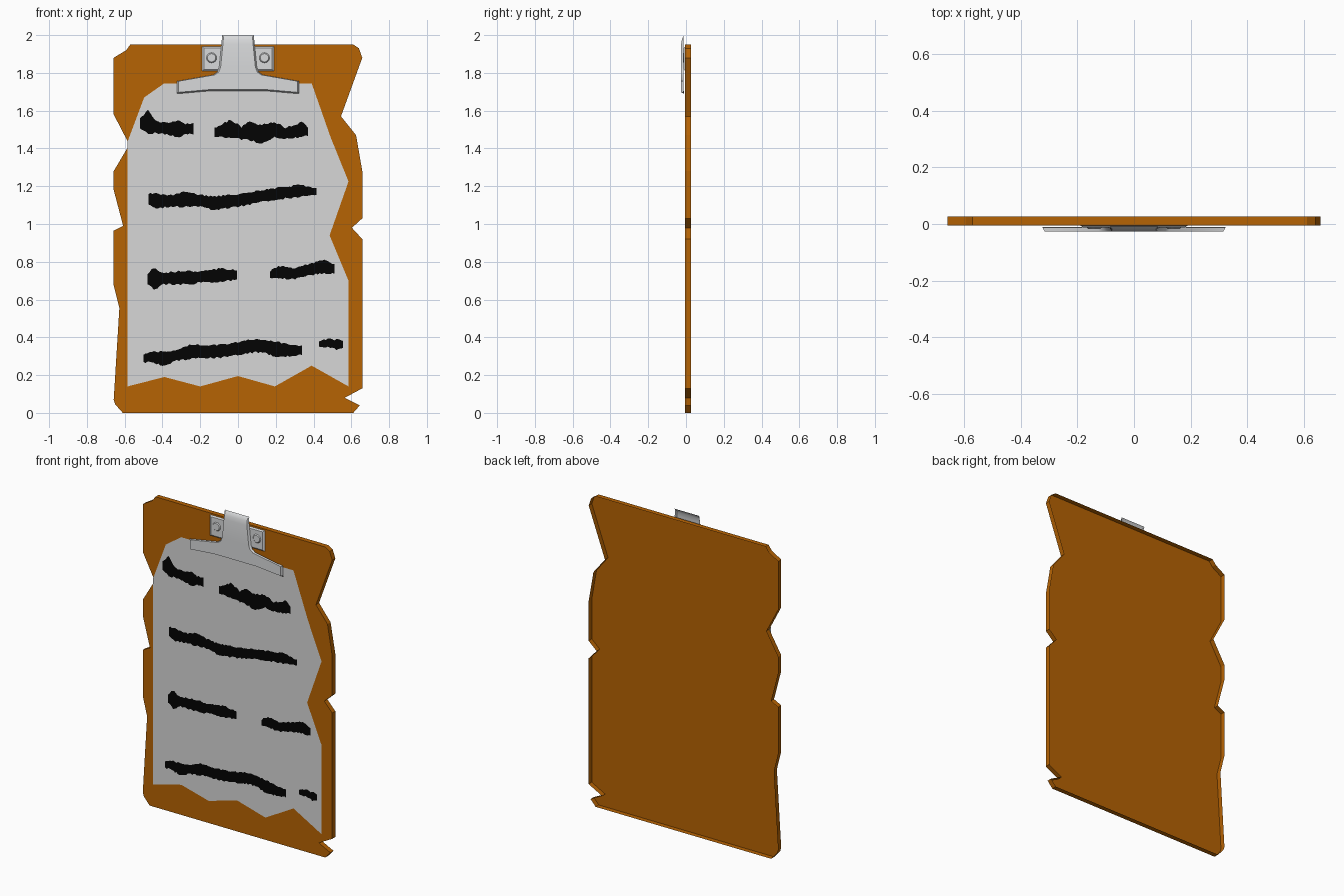
import bpy, bmesh, math, random
random.seed(4)


def material(name, rgb):
    m = bpy.data.materials.new(name)
    m.diffuse_color = (*rgb, 1)
    return m


WOOD = material("brown_wood", (0.47, 0.125, 0.001))
PAPER = material("white_paper", (0.68, 0.68, 0.68))
METAL = material("light_metal", (0.69, 0.70, 0.71))
INK = material("black_ink", (0.001, 0.001, 0.001))


def finish(bm, name, mat):
    """Faces point outwards, the front ones to -y."""
    bmesh.ops.recalc_face_normals(bm, faces=bm.faces)
    bm.normal_update()
    front = min(bm.faces, key=lambda f: f.calc_center_median().y)
    if front.normal.y > 0:
        bmesh.ops.reverse_faces(bm, faces=bm.faces)
    mesh = bpy.data.meshes.new(name)
    bm.to_mesh(mesh)
    bm.free()
    mesh.materials.append(mat)
    ob = bpy.data.objects.new(name, mesh)
    bpy.context.collection.objects.link(ob)
    return ob


def sheet(name, outline, front, mat, back=None, rim=None):
    """Front face from an x-z outline, with optional walls and an open back."""
    bm = bmesh.new()
    a = [bm.verts.new((x, front, z)) for x, z in outline]
    bm.faces.new(a)
    if back is not None:
        b = [bm.verts.new((x, back, z)) for x, z in (rim or outline)]
        for i in range(len(a)):
            j = (i + 1) % len(a)
            bm.faces.new((a[i], a[j], b[j], b[i]))
    return finish(bm, name, mat)


# Worn wooden board, hollow at the back
sheet("board", [
    (-.57, 1.95), (.61, 1.95), (.64, 1.93), (.658, 1.88), (.545, 1.57),
    (.625, 1.47), (.658, 1.28), (.658, 1.03), (.603, .98), (.658, .92),
    (.658, .13), (.565, .08), (.645, .04), (.61, 0), (-.61, 0),
    (-.65, .045), (-.658, .07), (-.628, .555), (-.658, .675),
    (-.658, .965), (-.608, .99), (-.658, 1.18), (-.658, 1.28),
    (-.575, 1.42), (-.658, 1.58), (-.658, 1.88), (-.592, 1.92)],
    -.005, WOOD, back=.026)

# Torn sheet of paper
sheet("paper", [
    (-.585, .14), (-.39, .19), (-.2, .14), (0, .195), (.195, .14),
    (.39, .25), (.585, .14), (.585, .70), (.485, .94), (.585, 1.225),
    (.49, 1.46), (.39, 1.745), (-.39, 1.745), (-.497, 1.67),
    (-.585, 1.435)], -.0065, PAPER)


def stroke(name, pts):
    """Ragged ink scribble: (x, z, half width) points along the line."""
    x0, x1 = pts[0][0], pts[-1][0]
    n = max(8, round((x1 - x0) / .011))
    top, low = [], []
    for i in range(n + 1):
        x = x0 + (x1 - x0) * i / n
        k = next((j for j in range(len(pts) - 2) if x <= pts[j + 1][0]), len(pts) - 2)
        (xa, za, wa), (xb, zb, wb) = pts[k], pts[k + 1]
        t = (x - xa) / (xb - xa)
        z, w = za + (zb - za) * t, wa + (wb - wa) * t
        top.append((x, z + w + random.uniform(-.005, .005)))
        low.append((x, z - w + random.uniform(-.005, .005)))
    sheet(name, top + low[::-1], -.008, INK)


# Ink scribbles in four rows
stroke("scribble_1", [(-.52, 1.535, .025), (-.475, 1.54, .062), (-.43, 1.51, .03),
                      (-.37, 1.505, .03), (-.31, 1.5, .045), (-.28, 1.505, .025), (-.235, 1.505, .03)])
stroke("scribble_2", [(-.125, 1.485, .02), (-.04, 1.505, .048), (.02, 1.48, .033),
                      (.06, 1.495, .05), (.12, 1.475, .048), (.19, 1.5, .042),
                      (.25, 1.48, .03), (.34, 1.5, .038), (.37, 1.49, .02)])
stroke("scribble_3", [(-.475, 1.13, .03), (-.43, 1.12, .04), (-.37, 1.12, .028),
                      (-.29, 1.13, .038), (-.2, 1.125, .03), (-.13, 1.11, .035),
                      (0, 1.125, .033), (.2, 1.16, .03), (.33, 1.175, .032), (.415, 1.17, .018)])
stroke("scribble_4", [(-.48, .71, .025), (-.445, .71, .058), (-.4, .71, .03),
                      (-.3, .715, .036), (-.18, .72, .03), (-.09, .73, .036), (-.005, .73, .025)])
stroke("scribble_5", [(.17, .73, .02), (.22, .745, .033), (.3, .735, .028),
                      (.38, .76, .03), (.46, .775, .034), (.51, .76, .025)])
stroke("scribble_6", [(-.5, .29, .02), (-.45, .295, .03), (-.39, .285, .038),
                      (-.33, .305, .03), (-.24, .325, .038), (-.1, .325, .033),
                      (.08, .355, .035), (.14, .355, .033), (.2, .335, .04), (.34, .33, .023)])
stroke("scribble_7", [(.43, .365, .015), (.48, .37, .02), (.53, .36, .026), (.555, .365, .018)])

# Clip mounting plate with sloped edges and two rivets
sheet("clip_base", [(-.18, 1.818), (.18, 1.818), (.18, 1.932), (-.18, 1.932)], -.012, METAL,
      back=-.005, rim=[(-.19, 1.81), (.19, 1.81), (.19, 1.94), (-.19, 1.94)])
for side, name in ((-1, "rivet_left"), (1, "rivet_right")):
    ring = [(math.cos(i * math.pi / 8), math.sin(i * math.pi / 8)) for i in range(16)]
    sheet(name, [(side * .14 + .022 * c, 1.88 + .022 * s) for c, s in ring], -.017, METAL,
          back=-.012, rim=[(side * .14 + .027 * c, 1.88 + .027 * s) for c, s in ring])

# Bent spring clip, open behind: rows of half width, edge height, inner height, depth
rows = [(.085, 2.0, 2.0, -.008), (.085, 1.992, 1.992, -.016), (.086, 1.975, 1.975, -.022),
        (.088, 1.95, 1.95, -.026), (.100, 1.83, 1.83, -.026), (.110, 1.805, 1.805, -.026),
        (.130, 1.79, 1.793, -.026), (.323, 1.756, 1.785, -.026),
        (.323, 1.697, 1.712, -.026), (.323, 1.69, 1.705, -.011)]
bm = bmesh.new()
grid = []
for w, ze, zi, y in rows:
    back, inner = max(y, -.013), w - .008
    grid.append([bm.verts.new(p) for p in (
        (-w, back, ze), (-inner, y, ze), (-w * .45, y, zi),
        (w * .45, y, zi), (inner, y, ze), (w, back, ze))])
for a, b in zip(grid, grid[1:]):
    for i in range(5):
        bm.faces.new((a[i], a[i + 1], b[i + 1], b[i]))
clip = finish(bm, "spring_clip", METAL)
bpy.context.view_layer.objects.active = clip
clip.select_set(True)
bpy.ops.object.shade_smooth_by_angle(angle=math.radians(35))
